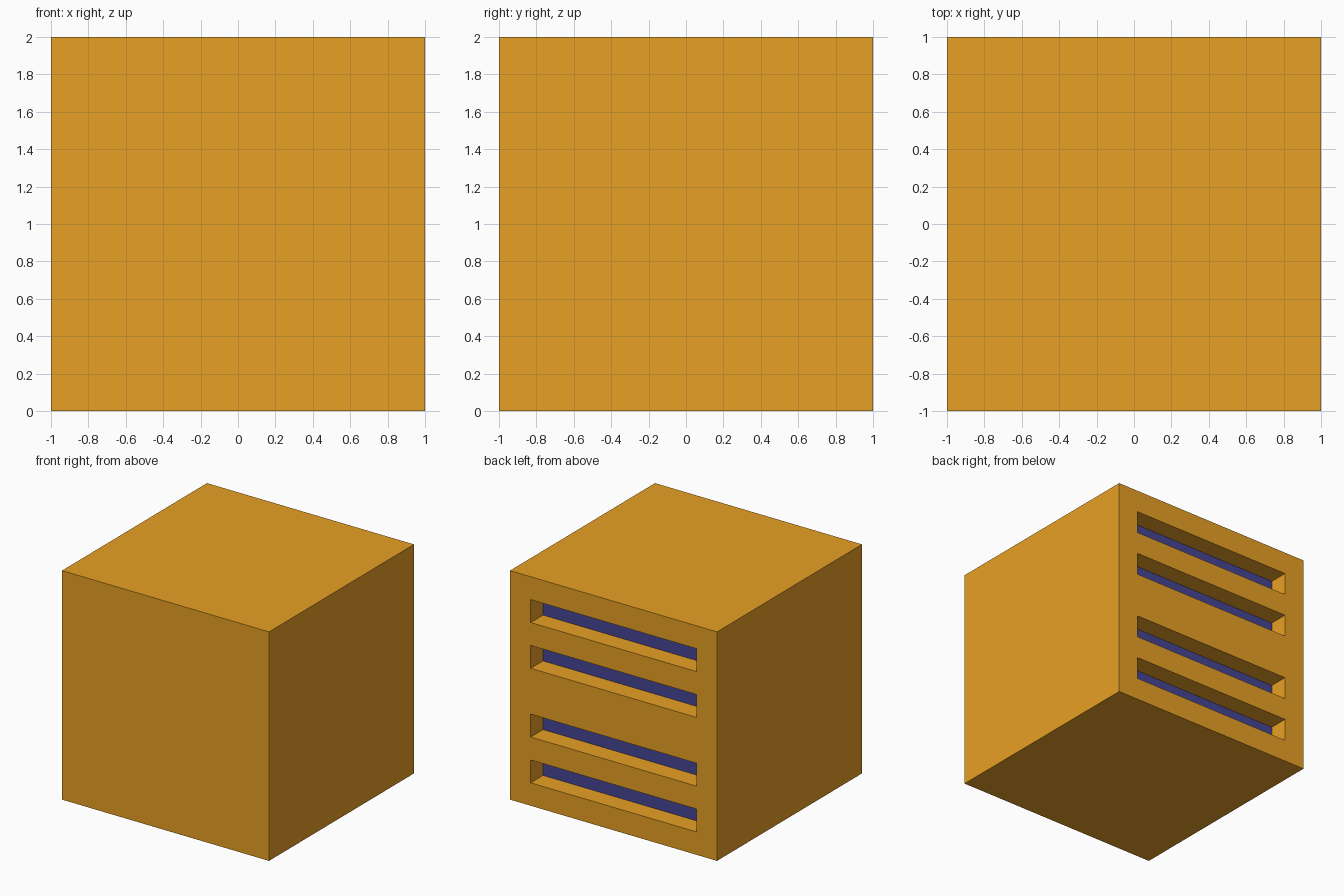
import bpy, bmesh
from mathutils import Matrix, Vector

if "Cube" in bpy.data.objects:
    bpy.data.objects.remove(bpy.data.objects["Cube"])

DEPTH = 0.17                       # slot depth
SLOT_Z = (0.3, 0.7, 1.3, 1.7)      # slot centre heights


def material(name, rgb):
    mat = bpy.data.materials.new(name)
    mat.diffuse_color = (*rgb, 1)
    mat.use_nodes = True
    mat.node_tree.nodes["Principled BSDF"].inputs["Base Color"].default_value = mat.diffuse_color
    return mat


def boxes(name, items):
    """One object made of boxes given as (centre, size)."""
    bm = bmesh.new()
    for centre, size in items:
        bmesh.ops.create_cube(
            bm, size=1,
            matrix=Matrix.Translation(centre) @ Matrix.Diagonal((*size, 1)))
    mesh = bpy.data.meshes.new(name)
    bm.to_mesh(mesh)
    bm.free()
    obj = bpy.data.objects.new(name, mesh)
    bpy.context.collection.objects.link(obj)
    return obj


# Solid cube body
body = boxes("vented_box", [((0, 0, 1), (2, 2, 2))])
body.data.materials.append(material("orange_shell", (0.8, 0.35, 0.018)))
body.data.materials.append(material("blue_recess", (0.06, 0.06, 0.3)))

# Four horizontal slots cut into the back
cutter = boxes("slot_cutter",
               [((0, 1, z), (1.6, 2 * DEPTH, 0.2)) for z in SLOT_Z])
cutter.hide_render = True
cut = body.modifiers.new("slots", 'BOOLEAN')
cut.operation = 'DIFFERENCE'
cut.solver = 'EXACT'
cut.object = cutter
bpy.context.view_layer.objects.active = body
bpy.ops.object.modifier_apply(modifier=cut.name)
bpy.data.objects.remove(cutter)

# Blue slot floors, orange everywhere else
for face in body.data.polygons:
    is_floor = all(abs(body.data.vertices[i].co.y - (1 - DEPTH)) < 0.001
                   for i in face.vertices)
    face.material_index = 1 if is_floor else 0
